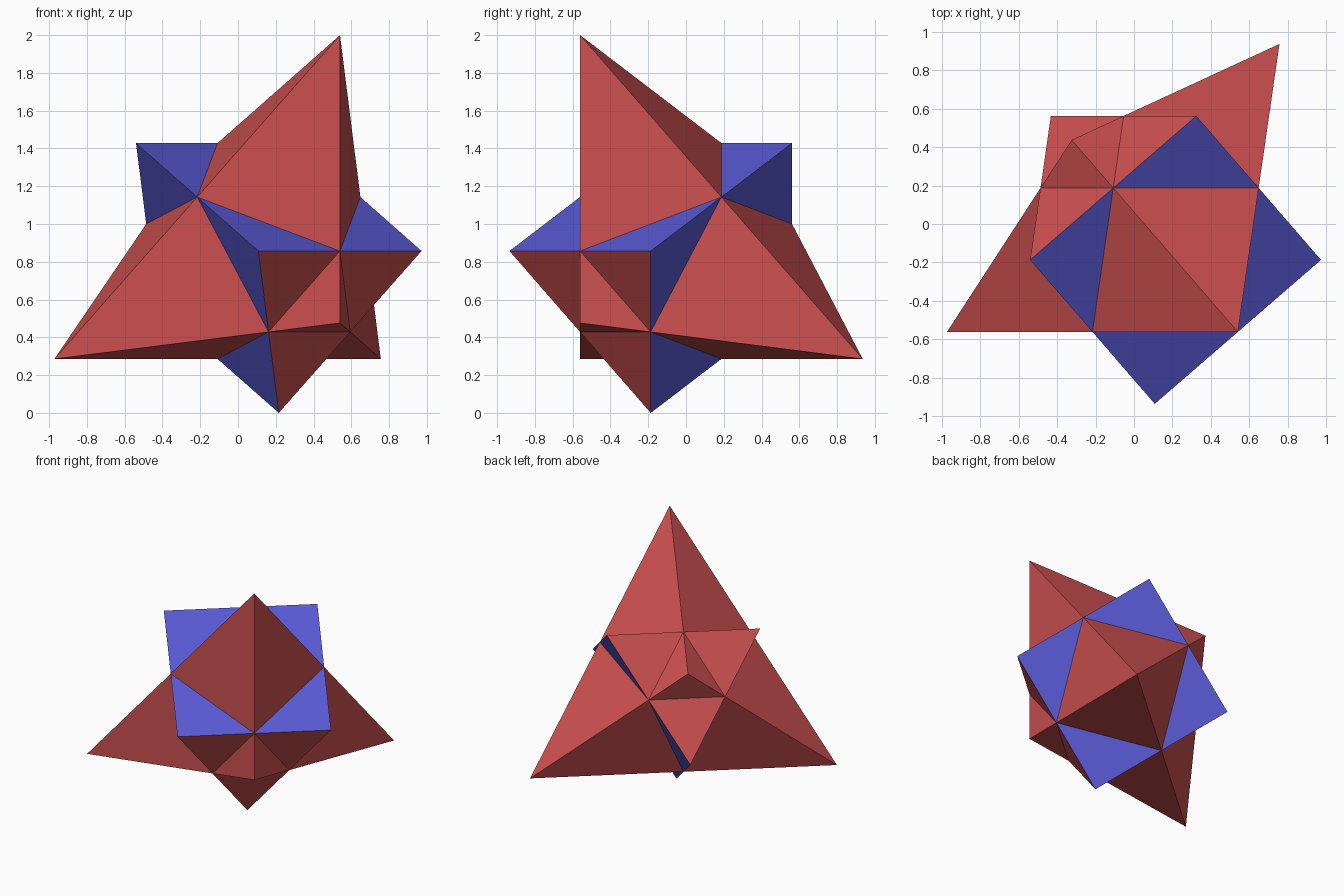
import bpy
import bmesh
from math import cos, sin, pi, sqrt, radians

cube = bpy.data.objects.get("Cube")
if cube:
    bpy.data.objects.remove(cube, do_unlink=True)


def material(name, rgb):
    mat = bpy.data.materials.new(name)
    mat.use_nodes = True
    mat.diffuse_color = (*rgb, 1)
    mat.node_tree.nodes["Principled BSDF"].inputs["Base Color"].default_value = (*rgb, 1)
    return mat


RED = material("red", (0.61, 0.08, 0.08))
BLUE = material("blue", (0.10, 0.10, 0.66))

EDGE = 8 / 7                                  # prism edge length
CENTRE = (0.108, -0.062, 0.857)
TILT = (0, radians(-60), radians(-49.107))    # shared three-fold axis


def ring(bm, radius, z, start):
    """Three vertices evenly spaced around the local z axis."""
    return [bm.verts.new((radius * cos(start + i * 2 * pi / 3),
                          radius * sin(start + i * 2 * pi / 3), z)) for i in range(3)]


def finish(bm, name, mats):
    bmesh.ops.recalc_face_normals(bm, faces=bm.faces[:])
    # End caps of a two-coloured solid take the second material
    if len(mats) > 1:
        for f in bm.faces:
            f.material_index = int(abs(f.normal.z) > 0.9)
    mesh = bpy.data.meshes.new(name)
    bm.to_mesh(mesh)
    bm.free()
    for m in mats:
        mesh.materials.append(m)
    obj = bpy.data.objects.new(name, mesh)
    obj.location = CENTRE
    obj.rotation_euler = TILT
    bpy.context.collection.objects.link(obj)


# Triangular bipyramid: wide equator and two low tips
bm = bmesh.new()
equator = ring(bm, EDGE * 2 / sqrt(3), 0, 0)
for side in (1, -1):
    tip = bm.verts.new((0, 0, side * EDGE * 2 / 3))
    for i in range(3):
        bm.faces.new((equator[i], equator[(i + 1) % 3], tip))
finish(bm, "triangular_bipyramid", [RED])

# Triangular prism: blue square sides, red triangular ends
bm = bmesh.new()
low = ring(bm, EDGE / sqrt(3), -EDGE / 2, pi)
high = ring(bm, EDGE / sqrt(3), EDGE / 2, pi)
bm.faces.new(low)
bm.faces.new(high)
for i in range(3):
    j = (i + 1) % 3
    bm.faces.new((low[i], low[j], high[j], high[i]))
finish(bm, "triangular_prism", [BLUE, RED])
